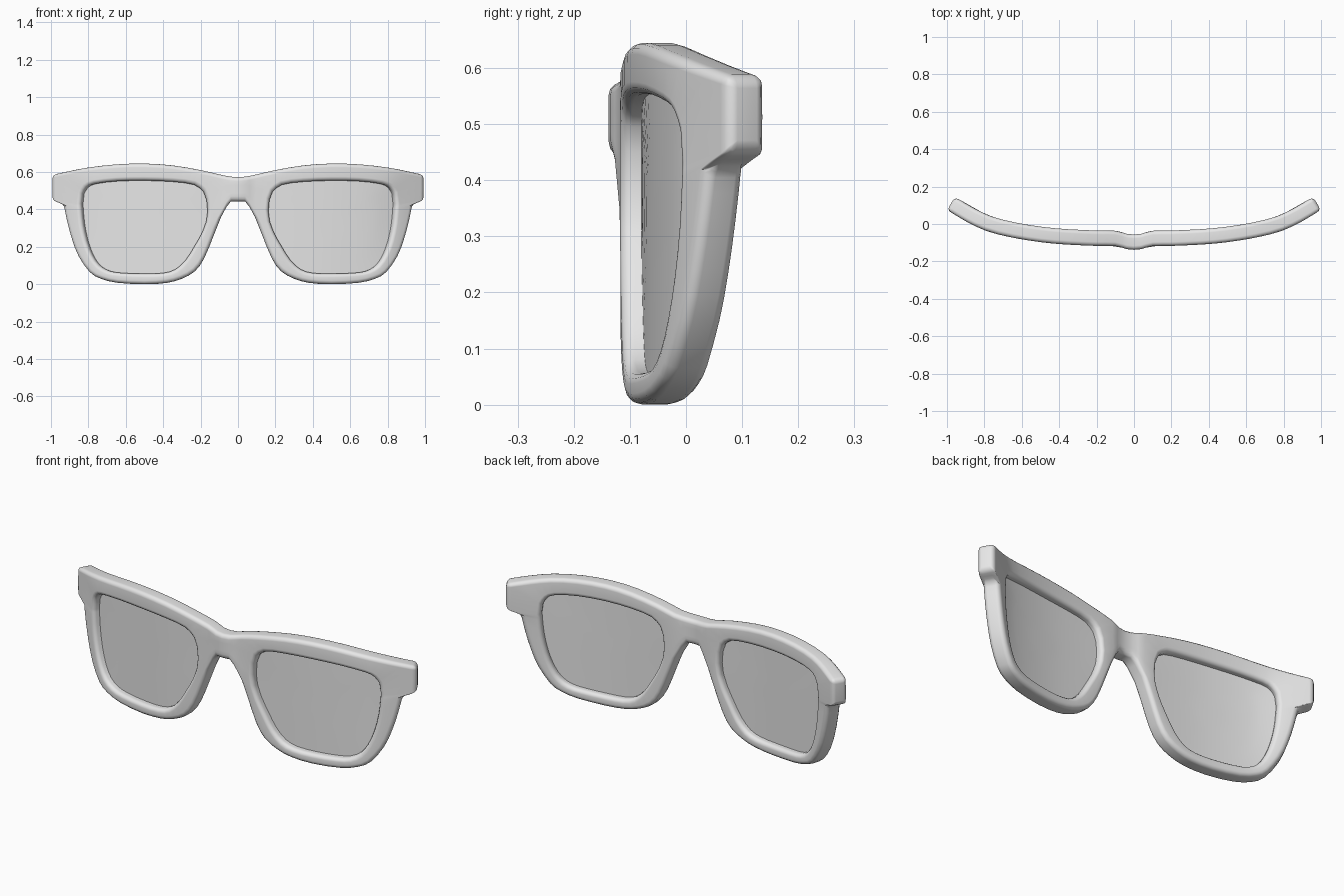
import bpy, bmesh
from mathutils import Vector

if "Cube" in bpy.data.objects:
    bpy.data.objects.remove(bpy.data.objects["Cube"])

# One plain grey for everything
grey = bpy.data.materials.new("light_grey")
grey.diffuse_color = (0.8, 0.8, 0.8, 1)
grey.use_nodes = True
grey.node_tree.nodes["Principled BSDF"].inputs["Base Color"].default_value = grey.diffuse_color

# Wrap of the front surface seen from above: (x, y)
WRAP = [(0, -.138), (.04, -.134), (.09, -.119), (.2, -.117), (.4, -.107), (.55, -.09),
        (.7, -.062), (.8, -.033), (.9, .014), (1.0, .074)]

# Right half rim, clockwise from the bridge top: outer x, z and opening x, z
RIM = [(.1, .587, .185, .495), (.2, .61, .235, .532), (.35, .635, .35, .548),
       (.5, .645, .5, .554), (.65, .641, .65, .551), (.8, .625, .77, .537),
       (.9, .607, .815, .518), (1.0, .585, .838, .485), (1.0, .45, .845, .43),
       (.94, .425, .843, .40), (.92, .33, .835, .32), (.895, .24, .815, .23),
       (.86, .15, .785, .155), (.8, .065, .745, .1), (.74, .03, .69, .07),
       (.65, .008, .62, .06), (.5, .0, .5, .056), (.38, .008, .4, .06),
       (.3, .03, .335, .08), (.23, .07, .28, .13), (.18, .14, .235, .2),
       (.13, .26, .195, .27), (.09, .36, .17, .335)]
CORNERS = {0, 7, 8, 9, len(RIM) - 1}


def hermite(a, b, c, d, t):
    return b + (c - a) * t / 2 + (a - 2.5 * b + 2 * c - d / 2) * t * t \
        + (1.5 * b - 1.5 * c + d / 2 - a / 2) * t ** 3


def wrap_y(x):
    x = abs(x)
    i = 0
    while i < len(WRAP) - 2 and x > WRAP[i + 1][0]:
        i += 1
    def slope(k):
        if k == 0:
            return 0
        p, q = WRAP[k - 1], WRAP[min(k + 1, len(WRAP) - 1)]
        return (q[1] - p[1]) / (q[0] - p[0])
    (x0, y0), (x1, y1) = WRAP[i], WRAP[i + 1]
    h = x1 - x0
    t = (x - x0) / h
    return (y0 * (2 * t**3 - 3 * t**2 + 1) + y1 * (3 * t**2 - 2 * t**3)
            + h * (slope(i) * (t**3 - 2 * t**2 + t) + slope(i + 1) * (t**3 - t**2)))


def bent(x, z, depth):
    """Point on the wrapped sheet, pushed back along its normal."""
    s = (wrap_y(x + .01) - wrap_y(x - .01)) / .02 * min(1, max(0, (x - .15) / .3))
    n = Vector((-s, 1, 0)).normalized()
    return Vector((x, wrap_y(x), z)) + n * depth


def smooth_rim():
    out = []
    pts = [Vector(p) for p in RIM]
    for i in range(len(pts) - 1):
        b, c = pts[i], pts[i + 1]
        a = 2 * b - c if i in CORNERS else pts[i - 1]
        d = 2 * c - b if i + 1 in CORNERS else pts[i + 2]
        out += [b, hermite(a, b, c, d, .5)]
    return out + [pts[-1]]


def finish(bm, name):
    bmesh.ops.recalc_face_normals(bm, faces=bm.faces)
    for f in bm.faces:
        f.smooth = True
    me = bpy.data.meshes.new(name)
    bm.to_mesh(me)
    bm.free()
    me.materials.append(grey)
    ob = bpy.data.objects.new(name, me)
    bpy.context.collection.objects.link(ob)
    m = ob.modifiers.new("Mirror", 'MIRROR')
    m.merge_threshold = .0005
    return ob


rim = smooth_rim()
nose_side = [Vector((.093, .43, .163, .39)), Vector((.096, .51, .168, .45))]
ring = rim + nose_side
outer = [(p[0], p[1]) for p in ring]
inner = [(p[2], p[3]) for p in ring]

# Frame: front and back sheets joined by walls
bm = bmesh.new()
cache = {}
THICK = .082


def v(p, depth):
    key = (round(p[0], 5), round(p[1], 5), depth)
    if key not in cache:
        cache[key] = bm.verts.new(bent(p[0], p[1], depth))
    return cache[key]


def sheets(a, b, c, d):
    for dep in (0, THICK):
        bm.faces.new([v(p, dep) for p in (a, b, c, d)])


def wall(a, b):
    bm.faces.new((v(a, 0), v(b, 0), v(b, THICK), v(a, THICK)))


n = len(ring)
for i in range(n):
    j = (i + 1) % n
    sheets(outer[i], outer[j], inner[j], inner[i])
    wall(inner[i], inner[j])
    if i < len(rim) - 1:
        wall(outer[i], outer[j])

# Bridge columns from the centre out to the rim
cols = [[(x, lo + (hi - lo) * k / 3) for k in range(4)]
        for x, lo, hi in ((0, .443, .573), (.038, .443, .575), (.062, .412, .579))]
cols.append([outer[len(rim) - 1], outer[-2], outer[-1], outer[0]])
for a, b in zip(cols, cols[1:]):
    for k in range(3):
        sheets(a[k], b[k], b[k + 1], a[k + 1])
    wall(a[0], b[0])
    wall(a[3], b[3])

frame = finish(bm, "glasses_frame")
bev = frame.modifiers.new("Bevel", 'BEVEL')
bev.width = .021
bev.segments = 3
bev.limit_method = 'ANGLE'
bev.angle_limit = 1.0
bev.use_clamp_overlap = False
frame.modifiers.new("Normals", 'WEIGHTED_NORMAL')

# Lenses: thin curved panes filling the openings
bm = bmesh.new()
cx, cz = .51, .31
for depth in (.038, .046):
    rings = [[bm.verts.new(bent(cx + (x - cx) * s, cz + (z - cz) * s, depth)) for x, z in inner]
             for s in (1.03, .8, .6, .4, .2)]
    for a, b in zip(rings, rings[1:]):
        for i in range(n):
            j = (i + 1) % n
            bm.faces.new((a[i], a[j], b[j], b[i]))
    bm.faces.new(rings[-1])
    if depth < .04:
        first = rings[0]
    else:
        for i in range(n):
            j = (i + 1) % n
            bm.faces.new((first[i], first[j], rings[0][j], rings[0][i]))
lenses = finish(bm, "lenses")
for ob in (lenses,):
    bpy.context.view_layer.objects.active = ob
    ob.select_set(True)
    bpy.ops.object.shade_smooth_by_angle(angle=.7)
